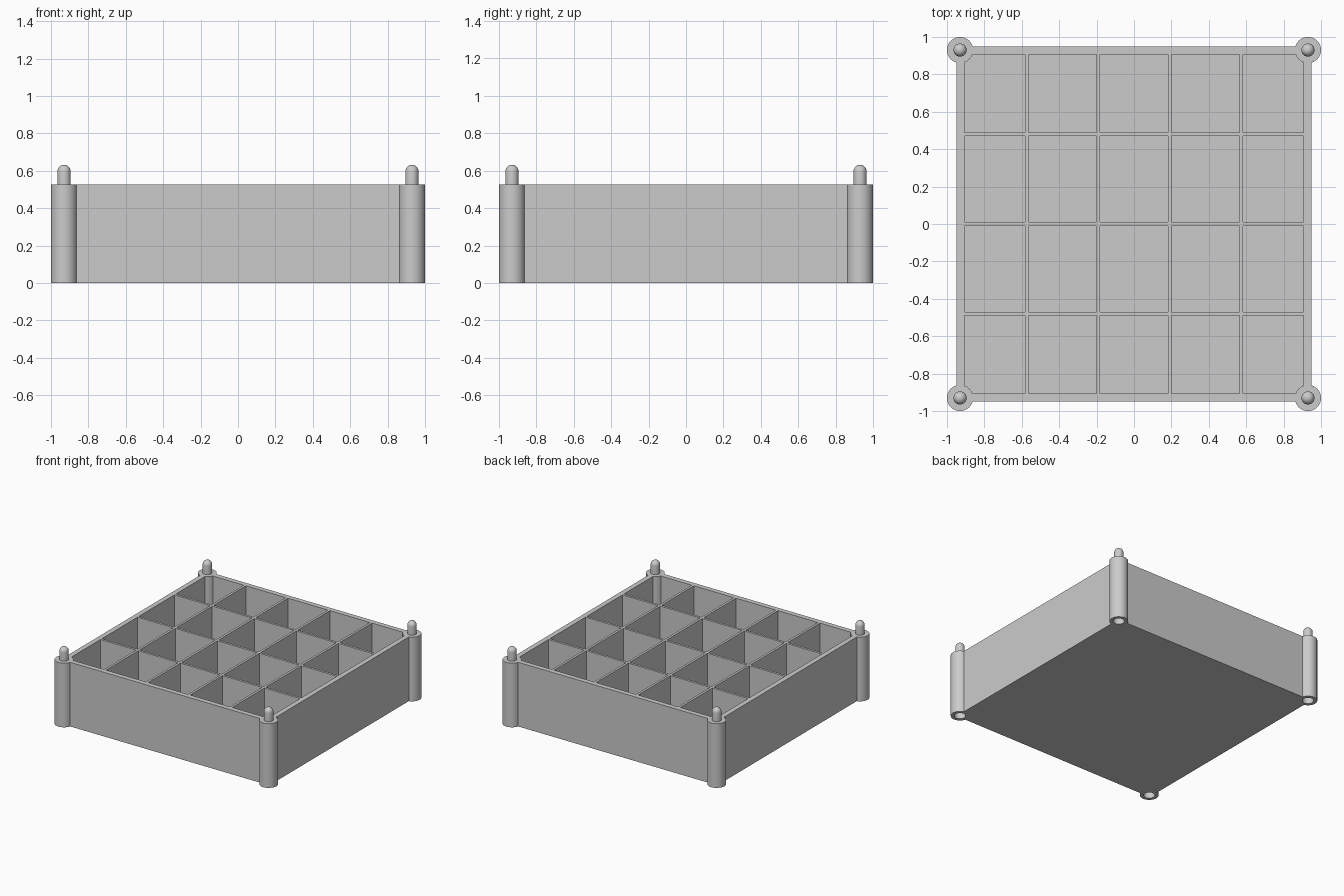
import bpy, bmesh, math
from mathutils import Matrix, Vector

cube = bpy.data.objects.get("Cube")
if cube:
    bpy.data.objects.remove(cube, do_unlink=True)

HEIGHT, FLOOR = 0.527, 0.03
OUTER, INNER = 0.948, 0.907        # half widths of the tray walls
POST, POST_R = 0.93, 0.07
PEG_R, HOLE_R = 0.035, 0.043
RIB = 0.019                        # divider thickness
COLS, ROWS = 5, 4

grey = bpy.data.materials.new("light grey plastic")
grey.use_nodes = True
grey.diffuse_color = (0.6, 0.6, 0.6, 1)
grey.node_tree.nodes["Principled BSDF"].inputs["Base Color"].default_value = (0.6, 0.6, 0.6, 1)


def add_box(bm, low, high):
    low, high = Vector(low), Vector(high)
    m = Matrix.Translation((low + high) / 2) @ Matrix.Diagonal((*(high - low), 1))
    bmesh.ops.create_cube(bm, size=1, matrix=m)


def add_rod(bm, x, y, z0, z1, r, dome=False):
    """Upright round rod; with a dome its top ends in a half sphere."""
    steps = 6
    rings = [(r, z0), (r, z1)]
    if dome:
        angles = [math.pi / 2 * i / steps for i in range(steps)]
        rings = [(r, z0)] + [(r * math.cos(a), z1 - r + r * math.sin(a)) for a in angles]
    n = 40
    loops = [[bm.verts.new((x + rr * math.cos(math.tau * i / n),
                            y + rr * math.sin(math.tau * i / n), z))
              for i in range(n)] for rr, z in rings]
    bm.faces.new(loops[0][::-1])
    for a, b in zip(loops, loops[1:]):
        for i in range(n):
            j = (i + 1) % n
            bm.faces.new((a[i], a[j], b[j], b[i]))
    if dome:
        tip = bm.verts.new((x, y, z1))
        for i in range(n):
            bm.faces.new((loops[-1][i], loops[-1][(i + 1) % n], tip))
    else:
        bm.faces.new(loops[-1])


def finish(name, bm):
    mesh = bpy.data.meshes.new(name)
    bm.to_mesh(mesh)
    bm.free()
    mesh.materials.append(grey)
    obj = bpy.data.objects.new(name, mesh)
    bpy.context.collection.objects.link(obj)
    return obj


def boolean(target, tool, operation):
    mod = target.modifiers.new(operation.lower(), 'BOOLEAN')
    mod.operation, mod.object, mod.solver = operation, tool, 'EXACT'
    bpy.context.view_layer.objects.active = target
    bpy.ops.object.modifier_apply(modifier=mod.name)
    bpy.data.objects.remove(tool, do_unlink=True)


def smooth(obj):
    bpy.ops.object.select_all(action='DESELECT')
    obj.select_set(True)
    bpy.context.view_layer.objects.active = obj
    bpy.ops.object.shade_smooth_by_angle(angle=math.radians(35))


corners = [(sx * POST, sy * POST) for sx in (-1, 1) for sy in (-1, 1)]

# Solid tray block
bm = bmesh.new()
add_box(bm, (-OUTER, -OUTER, 0), (OUTER, OUTER, HEIGHT))
tray = finish("compartment_tray", bm)

# Square compartments, leaving the thin dividers between them
bm = bmesh.new()
dx, dy = 2 * INNER / COLS, 2 * INNER / ROWS
xs = [-INNER] + [(i - COLS / 2) * 0.382 for i in range(1, COLS)] + [INNER]
ys = [-INNER] + [(j - ROWS / 2) * 0.48 for j in range(1, ROWS)] + [INNER]


def span(edges, i):
    low = edges[i] + (RIB / 2 if i > 0 else 0)
    high = edges[i + 1] - (RIB / 2 if i + 2 < len(edges) else 0)
    return low, high


for i in range(COLS):
    for j in range(ROWS):
        (x0, x1), (y0, y1) = span(xs, i), span(ys, j)
        add_box(bm, (x0, y0, FLOOR), (x1, y1, HEIGHT + 0.1))
boolean(tray, finish("compartment_cutter", bm), 'DIFFERENCE')

# Round corner posts
bm = bmesh.new()
for x, y in corners:
    add_rod(bm, x, y, 0, HEIGHT, POST_R)
boolean(tray, finish("corner_posts", bm), 'UNION')

# Sockets under the posts that take the pegs of a tray below
bm = bmesh.new()
for x, y in corners:
    add_rod(bm, x, y, -0.05, 0.13, HOLE_R, dome=True)
boolean(tray, finish("socket_cutter", bm), 'DIFFERENCE')
smooth(tray)

# Round-topped stacking pegs
for (x, y), name in zip(corners, ("front_right", "back_right", "front_left", "back_left")):
    bm = bmesh.new()
    add_rod(bm, x, y, HEIGHT, 0.632, PEG_R, dome=True)
    smooth(finish(name + "_peg", bm))
